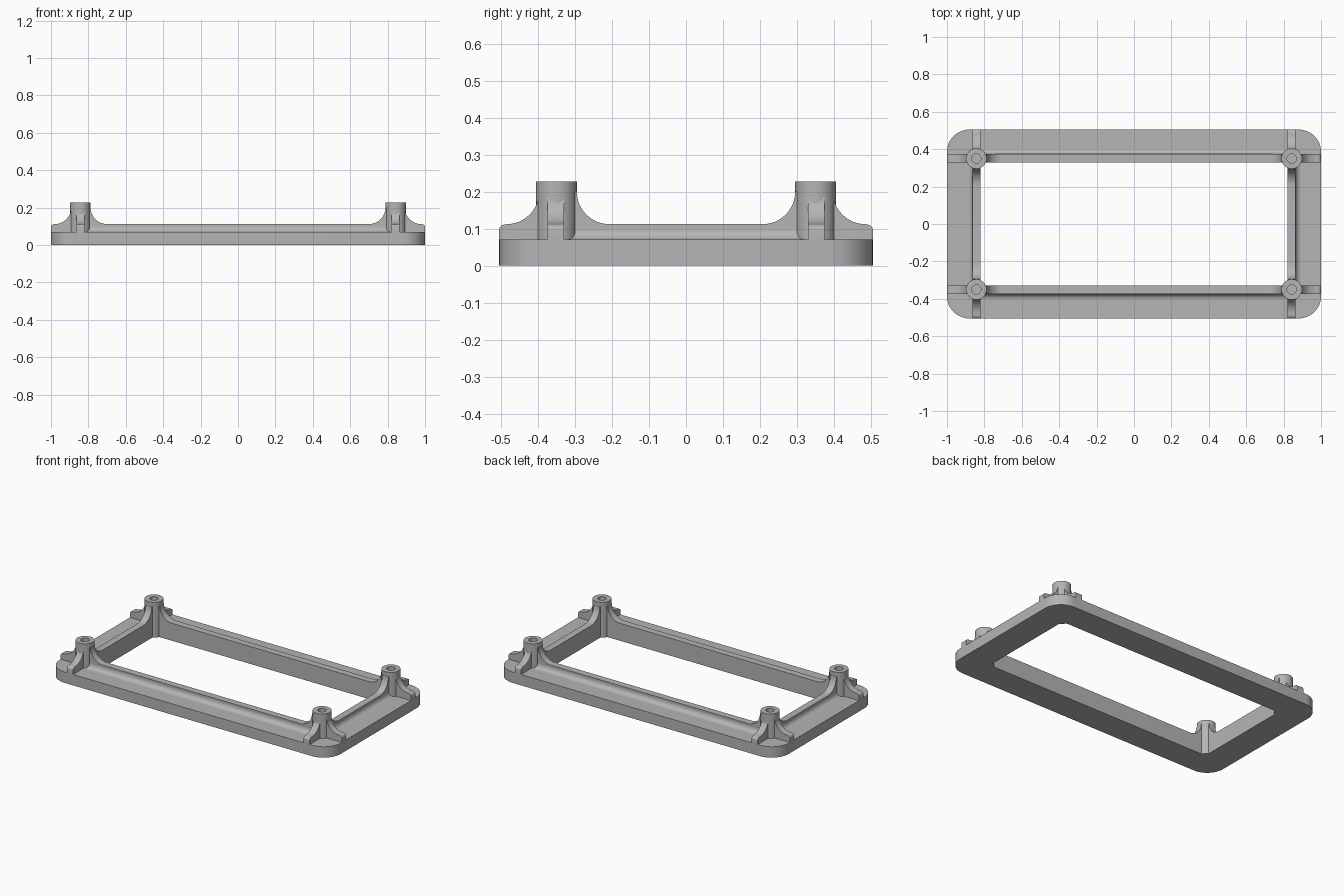
import bpy, bmesh
from math import cos, sin, pi, radians
from mathutils import Vector

cube = bpy.data.objects.get("Cube")
if cube:
    bpy.data.objects.remove(cube)

HALF_X, HALF_Y = 1.0, 0.505       # outer half size
IN_X, IN_Y = 0.82, 0.33           # opening half size
POST_X, POST_Y = 0.843, 0.35
WALL = 0.044
BASE, RIM, TOP = 0.07, 0.112, 0.227
POST_R, FLARE = 0.055, 0.088

grey = bpy.data.materials.new("plain grey")
grey.use_nodes = True
colour = (0.46, 0.46, 0.46, 1)
grey.diffuse_color = colour
grey.node_tree.nodes["Principled BSDF"].inputs["Base Color"].default_value = colour


def finish(name, bm):
    bmesh.ops.remove_doubles(bm, verts=bm.verts, dist=1e-5)
    bmesh.ops.recalc_face_normals(bm, faces=bm.faces)
    mesh = bpy.data.meshes.new(name)
    bm.to_mesh(mesh)
    bm.free()
    mesh.materials.append(grey)
    ob = bpy.data.objects.new(name, mesh)
    bpy.context.collection.objects.link(ob)
    bpy.ops.object.select_all(action='DESELECT')
    ob.select_set(True)
    bpy.context.view_layer.objects.active = ob
    bpy.ops.object.shade_smooth_by_angle(angle=radians(30))
    return ob


def arc(cx, cy, rx, ry, start, end, steps=12):
    angles = [radians(start + (end - start) * i / steps) for i in range(steps + 1)]
    return [(cx + rx * cos(a), cy + ry * sin(a)) for a in angles]


def prism(name, points, direction):
    """Closed 3D outline swept along a direction."""
    bm = bmesh.new()
    face = bm.faces.new([bm.verts.new(p) for p in points])
    out = bmesh.ops.extrude_face_region(bm, geom=[face], use_keep_orig=True)
    moved = [v for v in out["geom"] if isinstance(v, bmesh.types.BMVert)]
    bmesh.ops.translate(bm, verts=moved, vec=Vector(direction))
    return finish(name, bm)


# Flat frame with rounded outer corners and a rectangular opening
r = 0.12
outer = []
for sx, sy, a in ((1, 1, 0), (-1, 1, 90), (-1, -1, 180), (1, -1, 270)):
    outer += arc(sx * (HALF_X - r), sy * (HALF_Y - r), r, r, a, a + 90)
inner = [(IN_X, IN_Y), (-IN_X, IN_Y), (-IN_X, -IN_Y), (IN_X, -IN_Y)]
bm = bmesh.new()
for loop in (outer, inner):
    vs = [bm.verts.new((x, y, 0)) for x, y in loop]
    for a, b in zip(vs, vs[1:] + vs[:1]):
        bm.edges.new((a, b))
bmesh.ops.triangle_fill(bm, edges=bm.edges[:], use_beauty=True)
out = bmesh.ops.extrude_face_region(bm, geom=bm.faces[:], use_keep_orig=True)
bmesh.ops.translate(bm, verts=[v for v in out["geom"] if isinstance(v, bmesh.types.BMVert)],
                    vec=(0, 0, BASE))
finish("base_frame", bm)


def rib_outline(half, post):
    """Rim silhouette: rounded ends, flaring up to each post."""
    side = [(half, BASE)]
    side += arc(half - 0.02, RIM - 0.015, 0.02, 0.015, 0, 90, 5)
    c = post + POST_R + FLARE
    side += arc(min(c, half - 0.02), RIM + FLARE, FLARE, FLARE, 270, 180)
    side += arc(post - POST_R - FLARE, RIM + FLARE, FLARE, FLARE, 0, -90)
    clean = [p for i, p in enumerate(side) if i == 0 or p != side[i - 1]]
    return clean + [(-u, z) for u, z in reversed(clean)]


def fillet_outline(size):
    """Concave corner strip: distance from the wall, height."""
    return [(0, BASE)] + arc(size, BASE + size, size, size, 180, 270, 8)


# Rims, with the small fillets at their feet
for s, back_front, left_right in ((1, "back", "left"), (-1, "front", "right")):
    prism(back_front + "_rim", [(u, s * IN_Y, z) for u, z in rib_outline(HALF_X, POST_X)],
          (0, s * WALL, 0))
    prism(left_right + "_rim", [(s * IN_X, u, z) for u, z in rib_outline(HALF_Y, POST_Y)],
          (s * WALL, 0, 0))
    prism(back_front + "_fillet",
          [(-IN_X, s * (IN_Y + WALL + u), z) for u, z in fillet_outline(0.03)],
          (2 * IN_X, 0, 0))
    prism(left_right + "_fillet",
          [(s * (IN_X + WALL + u), -IN_Y, z) for u, z in fillet_outline(0.03)],
          (0, 2 * IN_Y, 0))

# Corner posts with blind screw holes
profile = [(0, 0), (POST_R, 0), (POST_R, TOP), (0.025, TOP), (0.025, 0.1), (0, 0.1)]
for sx, xn in ((1, "left"), (-1, "right")):
    for sy, yn in ((1, "back"), (-1, "front")):
        bm = bmesh.new()
        vs = [bm.verts.new((u, 0, z)) for u, z in profile]
        es = [bm.edges.new(pair) for pair in zip(vs, vs[1:])]
        bmesh.ops.spin(bm, geom=vs + es, cent=(0, 0, 0), axis=(0, 0, 1),
                       angle=2 * pi, steps=40)
        post = finish(yn + "_" + xn + "_post", bm)
        post.location = (sx * POST_X, sy * POST_Y, 0)
